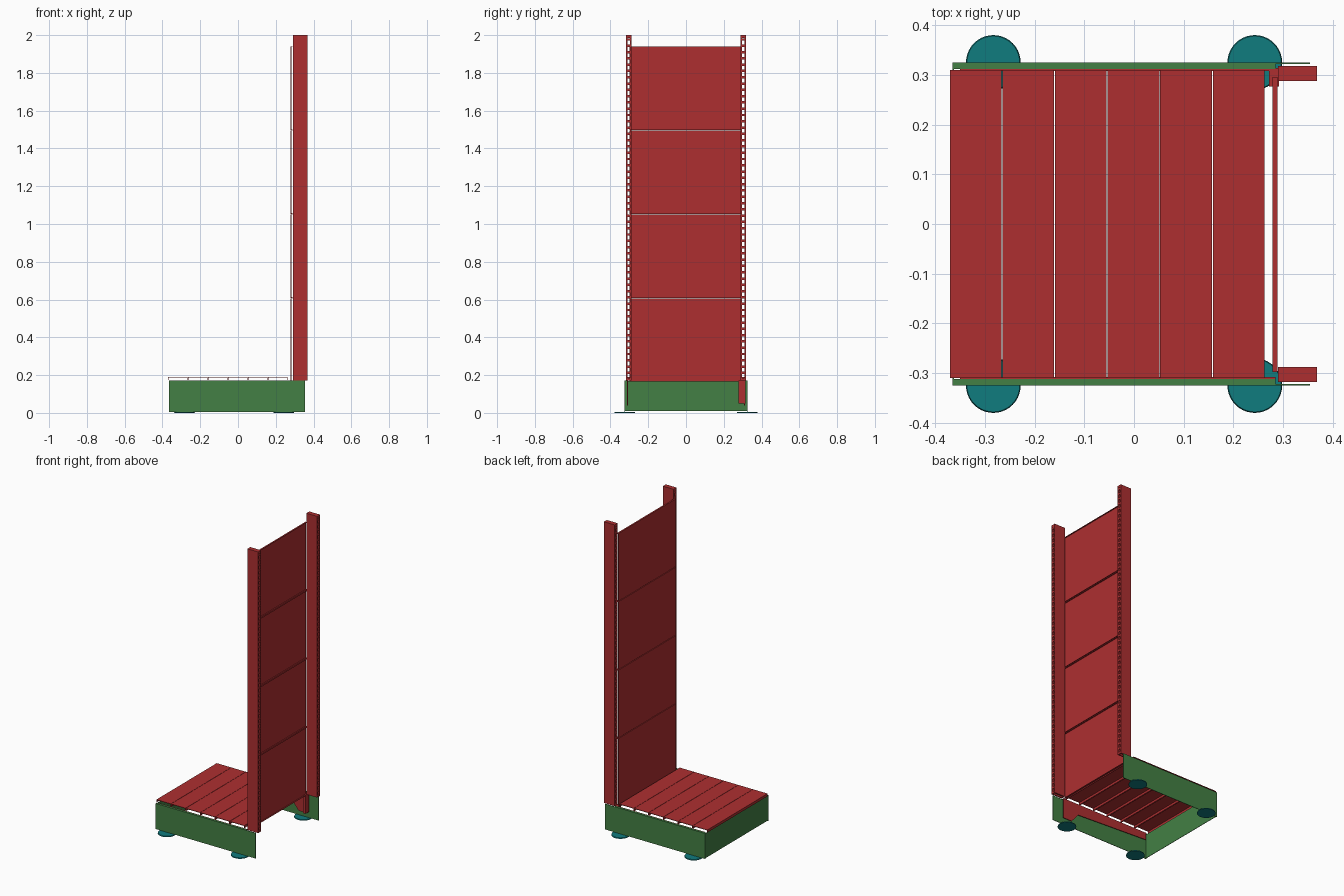
import bpy, bmesh
from mathutils import Matrix, Vector

cube = bpy.data.objects.get("Cube")
if cube:
    bpy.data.objects.remove(cube, do_unlink=True)


def material(name, rgb):
    m = bpy.data.materials.new(name)
    m.use_nodes = True
    m.diffuse_color = (*rgb, 1)
    m.node_tree.nodes["Principled BSDF"].inputs["Base Color"].default_value = (*rgb, 1)
    return m


RED = material("red steel", (0.42, 0.028, 0.03))
GREEN = material("green steel", (0.056, 0.215, 0.058))
TEAL = material("teal plastic", (0.005, 0.2, 0.21))


def finish(name, bm, mat):
    me = bpy.data.meshes.new(name)
    bmesh.ops.recalc_face_normals(bm, faces=bm.faces)
    bm.to_mesh(me)
    bm.free()
    me.materials.append(mat)
    ob = bpy.data.objects.new(name, me)
    bpy.context.collection.objects.link(ob)
    return ob


def boxes(name, mat, *spans):
    """One object made of boxes, each given as (x0, x1), (y0, y1), (z0, z1)."""
    bm = bmesh.new()
    for span in spans:
        lo, hi = Vector([s[0] for s in span]), Vector([s[1] for s in span])
        bmesh.ops.create_cube(bm, size=1, matrix=Matrix.Translation((lo + hi) / 2)
                              @ Matrix.Diagonal((*(hi - lo), 1)))
    return finish(name, bm, mat)


def sided(s, a, b):
    return tuple(sorted((s * a, s * b)))


def plate(name, mat, outline, y0, y1):
    """Flat plate with an (x, z) outline, extruded along y."""
    bm = bmesh.new()
    f = bm.faces.new([bm.verts.new((x, y0, z)) for x, z in outline])
    ext = bmesh.ops.extrude_face_region(bm, geom=[f])["geom"]
    bmesh.ops.translate(bm, vec=(0, y1 - y0, 0),
                        verts=[v for v in ext if isinstance(v, bmesh.types.BMVert)])
    return finish(name, bm, mat)


# Deck: six shallow trays with downturned lips
pitch, lip = 0.1057, 0.003
for i in range(6):
    a = -0.37 + i * pitch
    b = a + pitch - 0.002
    y, z = (-0.31, 0.31), (0.173, 0.187)
    boxes(f"deck_plank_{i + 1}", RED,
          ((a, b), y, (0.187, 0.19)),
          ((a, a + lip), y, z), ((b - lip, b), y, z))

# Back: four trays with lips turned to the rear
height = 0.4445
for i in range(4):
    a = 0.165 + i * height
    b = a + height - 0.004
    x, y = (0.28, 0.289), (-0.298, 0.296)
    boxes(f"back_panel_{i + 1}", RED,
          ((0.279, 0.282), y, (a, b)),
          (x, y, (a, a + lip)), (x, y, (b - lip, b)))

for s, side in ((1, "left"), (-1, "right")):
    # Upright: hollow post, slotted on its two narrow faces
    x, y = (0.29, 0.368), sided(s, 0.288, 0.318)
    boxes(f"{side}_upright", RED,
          (x, sided(s, 0.288, 0.296), (0.172, 2)),
          (x, sided(s, 0.31, 0.318), (0.172, 2)),
          (x, y, (1.985, 2)))
    rungs = boxes(f"{side}_upright_rungs", RED,
                  ((0.29, 0.295), sided(s, 0.295, 0.311), (0.172, 0.185)),
                  ((0.363, 0.368), sided(s, 0.295, 0.311), (0.172, 0.185)))
    arr = rungs.modifiers.new("slots", "ARRAY")
    arr.count = 55
    arr.use_relative_offset = False
    arr.use_constant_offset = True
    arr.constant_offset_displace = (0, 0, 0.0333)

    # Base side sheet with an inturned top flange
    boxes(f"{side}_base_side", GREEN,
          ((-0.365, 0.354), sided(s, 0.322, 0.325), (0.006, 0.172)),
          ((-0.365, 0.285), sided(s, 0.312, 0.325), (0.169, 0.172)))

    # Support arm under the deck, deeper at the upright
    plate(f"{side}_support_arm", RED,
          [(0.285, 0.172), (-0.35, 0.172), (-0.35, 0.125), (0.17, 0.1),
           (0.22, 0.04), (0.285, 0.04)], *sided(s, 0.308, 0.312))

    # Round feet
    for x, end in ((-0.283, "front"), (0.243, "rear")):
        bm = bmesh.new()
        bmesh.ops.create_cone(bm, cap_ends=True, segments=40, radius1=0.055, radius2=0.053,
                              depth=0.006, matrix=Matrix.Translation((x, s * 0.325, 0.003)))
        finish(f"{side}_{end}_foot", bm, TEAL)

# Hook plate joining the left arm to its upright
boxes("left_hook_plate", RED, ((0.272, 0.292), (0.277, 0.314), (0.05, 0.172)))

# Base end sheet
boxes("base_end_panel", GREEN,
      ((-0.365, -0.362), (-0.322, 0.322), (0.01, 0.17)))
